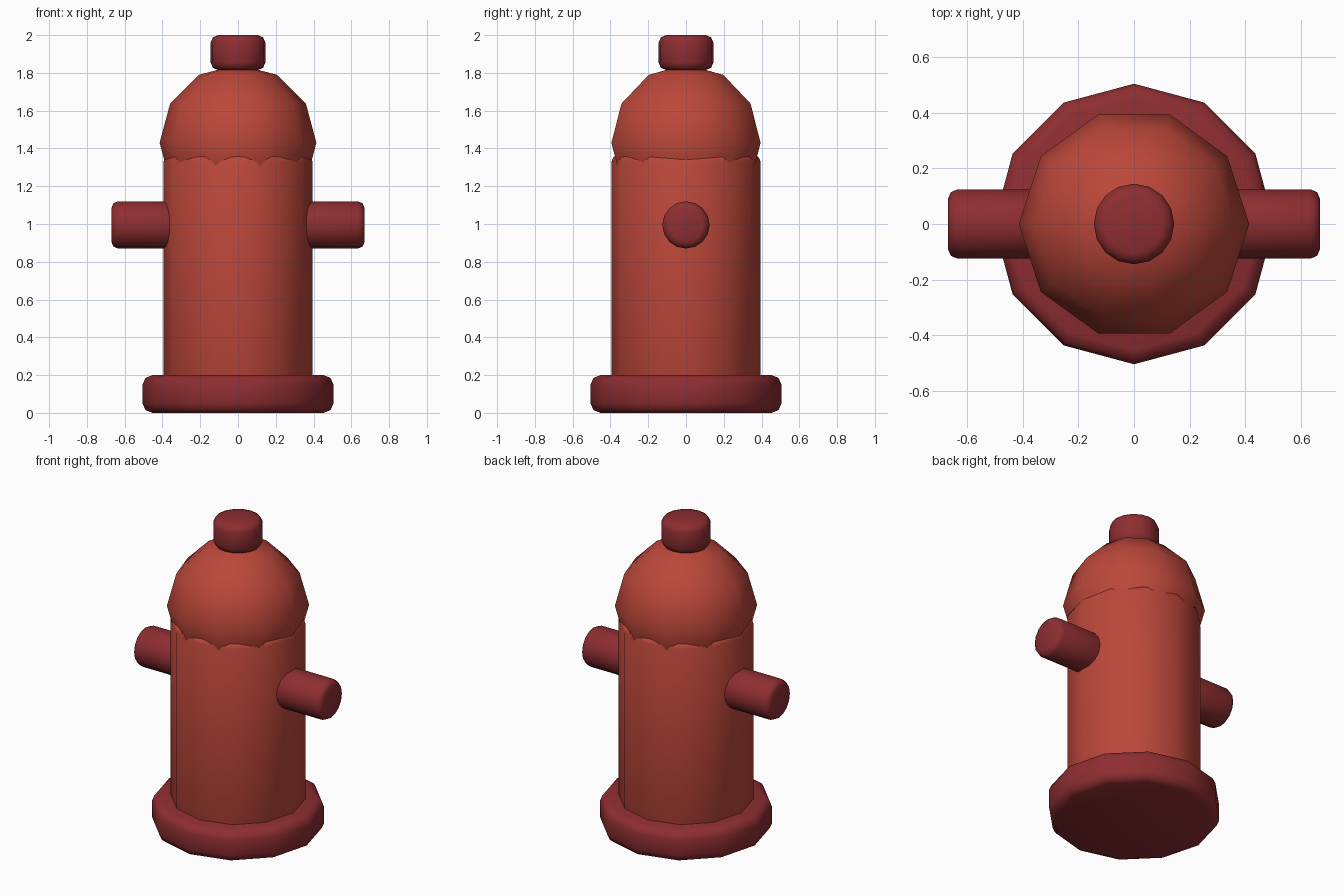
import bpy
import math

if "Cube" in bpy.data.objects:
    bpy.data.objects.remove(bpy.data.objects["Cube"])


def material(name, colour):
    m = bpy.data.materials.new(name)
    m.diffuse_color = (*colour, 1.0)
    m.use_nodes = True
    m.node_tree.nodes["Principled BSDF"].inputs["Base Color"].default_value = m.diffuse_color
    return m


RED = material("bright red", (0.50, 0.063, 0.042))
DARK = material("dark red", (0.27, 0.027, 0.031))


def finish(name, mat, bevel=0.0, segments=2):
    """Name, colour, round the rims and smooth the active object."""
    ob = bpy.context.object
    ob.name = name
    ob.data.materials.append(mat)
    bpy.ops.object.transform_apply(location=False, rotation=True, scale=True)
    if bevel:
        mod = ob.modifiers.new("rounded rims", 'BEVEL')
        mod.width = bevel
        mod.segments = segments
        mod.limit_method = 'ANGLE'
        mod.angle_limit = math.radians(50)
    bpy.ops.object.shade_smooth()
    return ob


def cylinder(name, mat, sides, radius, low, high, bevel):
    bpy.ops.mesh.primitive_cylinder_add(
        vertices=sides, radius=radius, depth=high - low,
        location=(0, 0, (low + high) / 2))
    return finish(name, mat, bevel)


# Upright parts
cylinder("base_flange", DARK, 12, 0.505, 0.0, 0.2, 0.05)
cylinder("body", RED, 12, 0.395, 0.1, 1.365, 0.035)
cylinder("top_cap", DARK, 16, 0.145, 1.815, 2.0, 0.04)

# Faceted dome, with a corner pointing to the back
bpy.ops.mesh.primitive_uv_sphere_add(
    segments=10, ring_count=6, radius=0.415, location=(0, 0, 1.43),
    rotation=(0, 0, math.pi / 2))
finish("dome", RED)

# Side outlets
for side, label in ((-1, "left"), (1, "right")):
    bpy.ops.mesh.primitive_cylinder_add(
        vertices=16, radius=0.125, depth=0.42,
        location=(side * 0.46, 0, 0.995), rotation=(0, side * math.pi / 2, 0))
    finish(label + "_outlet", DARK, 0.035)
